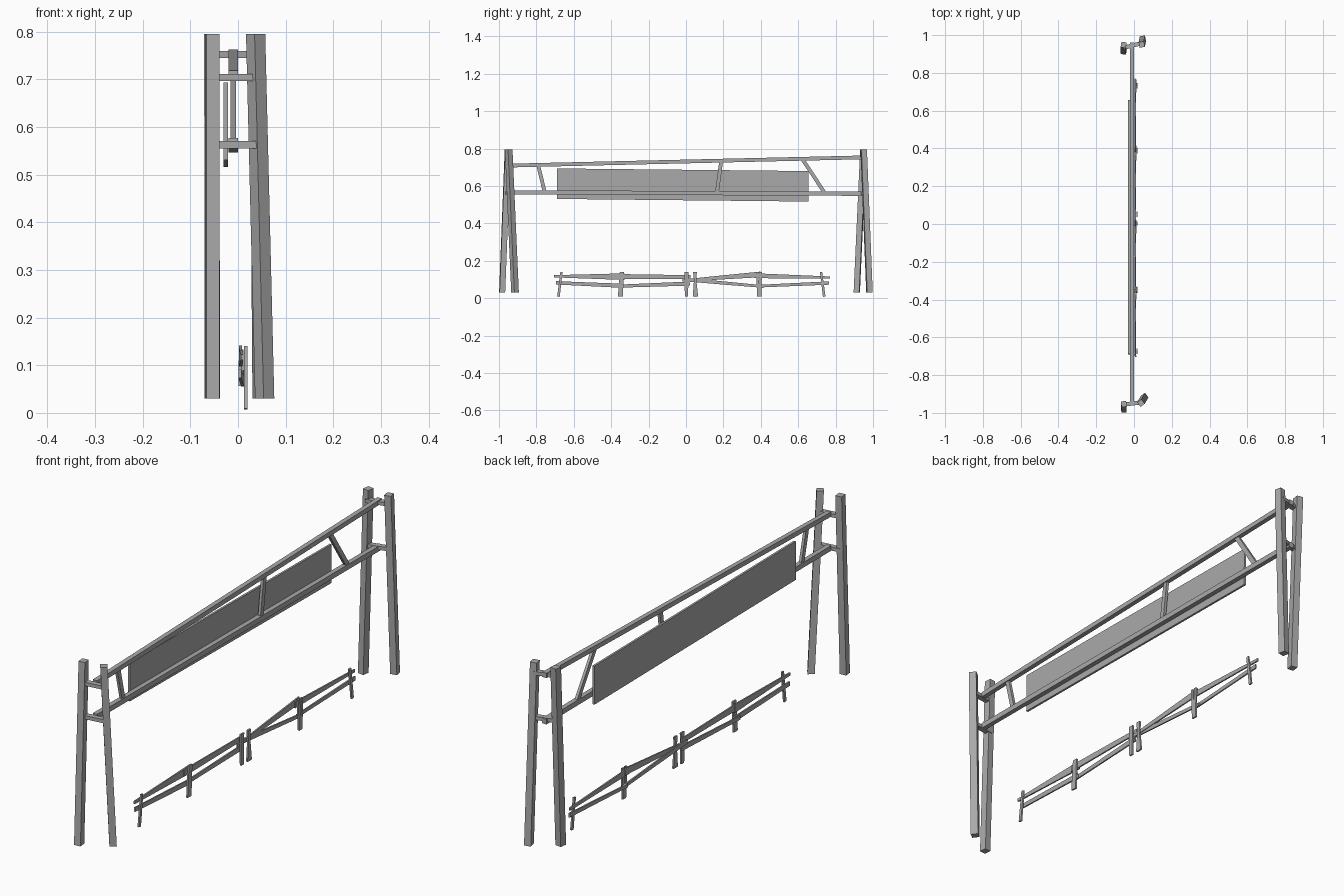
import bpy
from mathutils import Vector

cube = bpy.data.objects.get("Cube")
if cube:
    bpy.data.objects.remove(cube, do_unlink=True)

GREY = (0.4, 0.4, 0.4, 1)
mat = bpy.data.materials.new("weathered grey")
mat.use_nodes = True
mat.diffuse_color = GREY
mat.node_tree.nodes["Principled BSDF"].inputs["Base Color"].default_value = GREY


def beam(name, a, b, start, end=None, across=(1, 0, 0), level_ends=False):
    """Square-cut timber from a to b; sizes are (along across, other way)."""
    a, b = Vector(a), Vector(b)
    axis = (b - a).normalized()
    u = Vector(across)
    if not level_ends:
        u = (u - axis * u.dot(axis)).normalized()
    v = Vector((0, 0, 1)).cross(u).normalized() if level_ends else axis.cross(u)
    verts = []
    for point, (w, h) in ((a, start), (b, end or start)):
        for i, j in ((-1, -1), (1, -1), (1, 1), (-1, 1)):
            verts.append(point + u * (i * w / 2) + v * (j * h / 2))
    faces = [(3, 2, 1, 0), (4, 5, 6, 7)]
    faces += [(i, (i + 1) % 4, (i + 1) % 4 + 4, i + 4) for i in range(4)]
    mesh = bpy.data.meshes.new(name)
    mesh.from_pydata(verts, [], faces)
    mesh.materials.append(mat)
    obj = bpy.data.objects.new(name, mesh)
    bpy.context.collection.objects.link(obj)
    return obj


# Four leaning posts, two at each end
POST = (0.028, 0.03)
for name, foot, top, across in (
    ("front_right_post", (-0.054, -0.983), (-0.054, -0.953), (1, 0.1, 0)),
    ("front_left_post", (0.056, -0.914), (0.037, -0.948), (0.8, 0.6, 0)),
    ("back_right_post", (-0.054, 0.913), (-0.055, 0.948), (1, -0.15, 0)),
    ("back_left_post", (0.047, 0.981), (0.041, 0.95), (1, 0.2, 0)),
):
    beam(name, (*foot, 0.03), (*top, 0.795), POST,
         across=Vector(across).normalized(), level_ends=True)

# Short ties joining each pair of posts
for name, y, dy, z in (
    ("front_upper_tie", -0.95, 0.006, 0.704),
    ("front_lower_tie", -0.95, 0.006, 0.563),
    ("back_upper_tie", 0.945, 0.012, 0.752),
    ("back_lower_tie", 0.945, 0.012, 0.563),
):
    beam(name, (-0.056, y - dy, z), (0.04, y + dy, z), (0.022, 0.015), across=(0, 1, 0))

# Long beams and the braces between them
beam("upper_beam", (-0.01, -0.94, 0.709), (-0.01, 0.96, 0.753), (0.02, 0.02))
beam("lower_beam", (-0.01, -0.94, 0.566), (-0.01, 0.96, 0.558), (0.02, 0.022))
for name, y0, z0, y1, z1 in (
    ("front_brace", -0.755, 0.565, -0.79, 0.71),
    ("middle_brace", 0.165, 0.562, 0.188, 0.733),
    ("back_brace", 0.742, 0.562, 0.622, 0.744),
):
    beam(name, (-0.01, y0, z0), (-0.01, y1, z1), (0.012, 0.02))

# Hanging sign board
beam("sign_board", (-0.026, -0.69, 0.612), (-0.026, 0.655, 0.598), (0.009, 0.163))

# Low fence: stakes in crooked pairs
for number, (y0, y1) in enumerate((
    (-0.682, -0.666), (-0.357, -0.348), (-0.345, -0.338), (0.001, -0.003),
    (0.004, 0.008), (0.058, 0.044), (0.043, 0.052), (0.388, 0.380),
    (0.396, 0.400), (0.739, 0.722),
)):
    beam(f"fence_stake_{number + 1}", (0.016, y0, 0.008), (0.016, y1, 0.14),
         (0.007, 0.014), (0.007, 0.012))

# Fence rails: tapered planks, each (y, z, height) at both ends
for number, (start, end) in enumerate((
    ((-0.705, 0.117, 0.012), (-0.33, 0.115, 0.035)),
    ((-0.695, 0.082, 0.018), (-0.335, 0.066, 0.022)),
    ((-0.375, 0.115, 0.028), (0.025, 0.113, 0.02)),
    ((-0.365, 0.064, 0.016), (0.02, 0.078, 0.022)),
    ((-0.02, 0.094, 0.012), (0.40, 0.127, 0.03)),
    ((-0.01, 0.1, 0.02), (0.415, 0.062, 0.014)),
    ((0.365, 0.12, 0.026), (0.77, 0.11, 0.012)),
    ((0.385, 0.064, 0.014), (0.765, 0.081, 0.018)),
)):
    lean = 0.003 if number % 2 else -0.002
    beam(f"fence_rail_{number + 1}", (0.007 - lean, *start[:2]), (0.007 + lean, *end[:2]),
         (0.006, start[2]), (0.006, end[2]))
